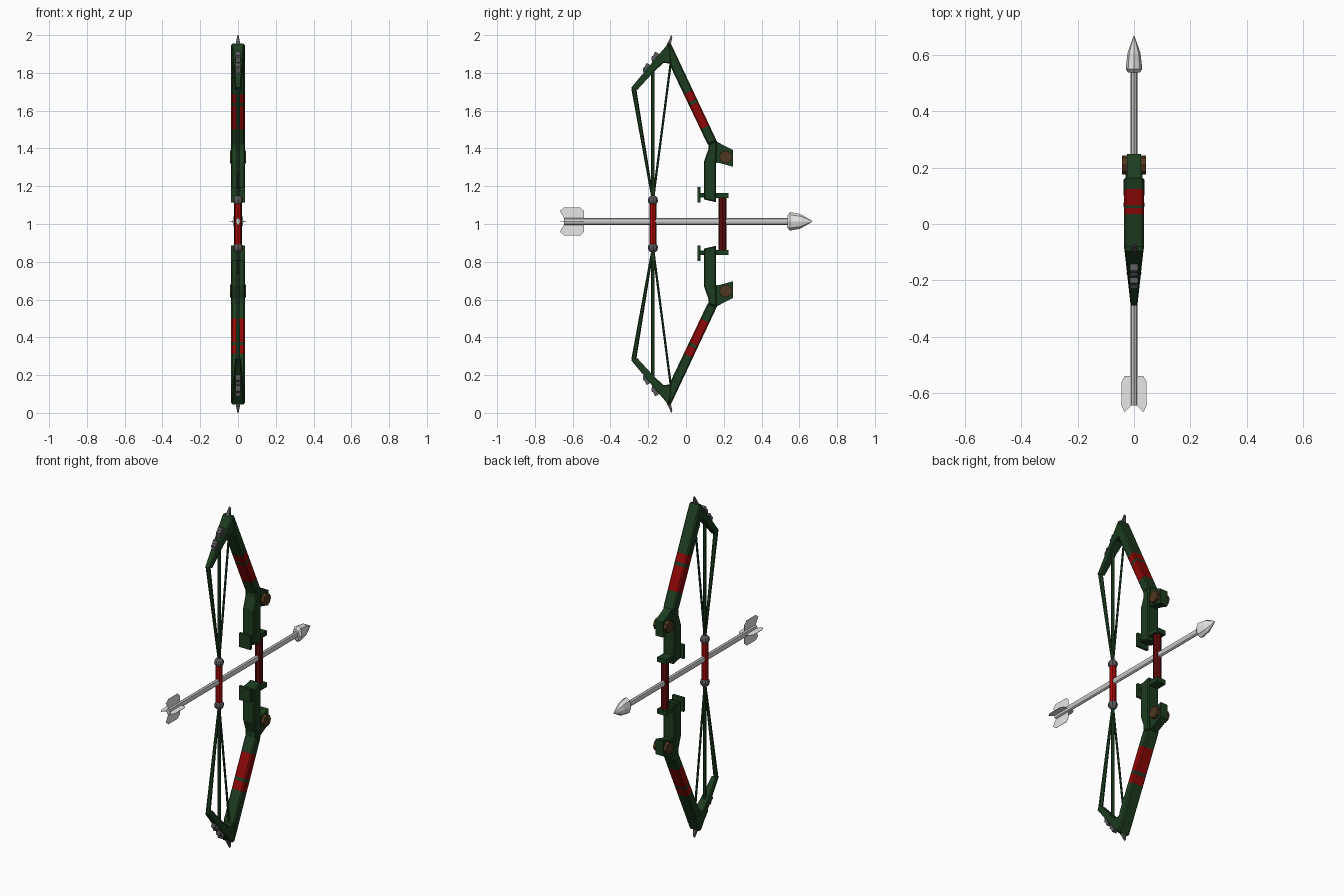
import bpy, bmesh, math
from mathutils import Vector, Matrix

if "Cube" in bpy.data.objects:
    bpy.data.objects.remove(bpy.data.objects["Cube"])


def mat(name, rgb):
    m = bpy.data.materials.new(name)
    m.diffuse_color = (*rgb, 1)
    m.use_nodes = True
    m.node_tree.nodes["Principled BSDF"].inputs["Base Color"].default_value = m.diffuse_color
    return m


GREEN = mat("dark green", (0.012, 0.045, 0.014))
RED = mat("red", (0.27, 0.002, 0.002))
GRIP_RED = mat("bright red", (0.4, 0.003, 0.003))
DARK_RED = mat("dark red", (0.11, 0.003, 0.003))
BROWN = mat("brown", (0.08, 0.04, 0.014))
DARK_GREY = mat("dark grey", (0.1, 0.1, 0.1))
STEEL = mat("steel grey", (0.6, 0.6, 0.6))
LIGHT = mat("light grey", (0.8, 0.8, 0.8))


def finish(bm, name, mats, flip=False):
    """Turn a bmesh into an object; flip mirrors it about z = 1."""
    if flip:
        for v in bm.verts:
            v.co.z = 2 - v.co.z
    bmesh.ops.recalc_face_normals(bm, faces=bm.faces)
    me = bpy.data.meshes.new(name)
    bm.to_mesh(me)
    bm.free()
    for m in mats:
        me.materials.append(m)
    ob = bpy.data.objects.new(name, me)
    bpy.context.collection.objects.link(ob)
    return ob


def slab(pts, hx, bevel=0.0, x0=0.0):
    """Side profile (y, z) extruded to +-hx, with its rim chamfered."""
    bm = bmesh.new()
    f = bm.faces.new([bm.verts.new((x0 - hx, y, z)) for y, z in pts])
    r = bmesh.ops.extrude_face_region(bm, geom=[f])
    for v in r["geom"]:
        if isinstance(v, bmesh.types.BMVert):
            v.co.x = x0 + hx
    if bevel:
        rim = [e for e in bm.edges if abs(e.verts[0].co.x - e.verts[1].co.x) < 1e-5]
        bmesh.ops.bevel(bm, geom=rim, offset=bevel, segments=1, affect='EDGES')
    return bm


def box(y0, y1, z0, z1, hx):
    return slab([(y0, z0), (y1, z0), (y1, z1), (y0, z1)], hx)


def rod(a, b, r1, r2, sides=6, squash=1.0):
    a, b = Vector(a), Vector(b)
    bm = bmesh.new()
    bmesh.ops.create_cone(bm, cap_ends=True, segments=sides, radius1=r1, radius2=r2,
                          depth=(b - a).length)
    rot = (b - a).to_track_quat('Z', 'Y').to_matrix().to_4x4()
    bm.transform(Matrix.Translation((a + b) / 2) @ rot)
    for v in bm.verts:
        v.co.x *= squash
    return bm


# Everything on the bow is made for the upper half and mirrored below
for side, flip in (("upper", False), ("lower", True)):
    def add(bm, name, *mats):
        return finish(bm, side + "_" + name, mats, flip)

    # main limb with red bands cut in across its length
    bm = slab([(-0.095, 1.955), (-0.08, 1.955), (0.164, 1.437), (0.115, 1.42), (-0.085, 1.84)],
              0.036, 0.007)
    axis = Vector((0, 0.245, -0.518)).normalized()
    top = Vector((0, -0.085, 1.9))
    cuts = (0.225, 0.275, 0.293, 0.43)
    for d in cuts:
        bmesh.ops.bisect_plane(bm, geom=bm.verts[:] + bm.edges[:] + bm.faces[:],
                               plane_co=top + axis * d, plane_no=axis)
    for f in bm.faces:
        d = (f.calc_center_median() - top).dot(axis)
        f.material_index = int(cuts[0] < d < cuts[1] or cuts[2] < d < cuts[3])
    add(bm, "limb", GREEN, RED)

    # swept-back tip arm, tapering to its end
    bm = slab([(-0.095, 1.955), (-0.08, 1.92), (-0.08, 1.85), (-0.12, 1.852), (-0.17, 1.806),
               (-0.258, 1.71), (-0.29, 1.722)], 0.034, 0.005)
    for v in bm.verts:
        v.co.x *= 1 - 0.65 * min(1, max(0, (-0.09 - v.co.y) / 0.2))
    add(bm, "tip_arm", GREEN)

    # grey horn, narrowing to a point, and studs on the tip
    bm = slab([(-0.1, 1.93), (-0.085, 1.93), (-0.077, 1.965), (-0.072, 1.99), (-0.078, 2.0),
               (-0.09, 1.975), (-0.1, 1.955)], 0.015)
    for v in bm.verts:
        v.co.x *= 1 - 0.8 * max(0, (v.co.z - 1.94) / 0.06)
    add(bm, "tip_horn", DARK_GREY)
    for i, (y, z) in enumerate(((-0.16, 1.875), (-0.205, 1.815))):
        add(slab([(y - 0.02, z - 0.02), (y + 0.03, z + 0.01), (y + 0.012, z + 0.03),
                  (y - 0.005, z + 0.037), (y - 0.012, z + 0.018), (y - 0.024, z + 0.01)],
                 0.014), "tip_stud_%d" % i, DARK_GREY)

    # riser and its outer bracket
    add(slab([(0.095, 1.13), (0.16, 1.115), (0.16, 1.326), (0.164, 1.437), (0.118, 1.425),
              (0.118, 1.395), (0.095, 1.33)], 0.037, 0.006), "riser", GREEN)
    add(slab([(0.15, 1.32), (0.17, 1.325), (0.249, 1.303), (0.249, 1.392), (0.16, 1.437)],
             0.024), "bracket", GREEN)
    add(rod((-0.043, 0.21, 1.355), (0.043, 0.21, 1.355), 0.034, 0.034, 8),
        "bracket_bolt", BROWN)

    # inner guard plate and handle mount
    add(box(0.06, 0.076, 1.115, 1.195, 0.037), "guard_plate", GREEN)
    add(box(0.07, 0.1, 1.14, 1.165, 0.02), "guard_stem", GREEN)
    add(box(0.14, 0.225, 1.138, 1.165, 0.03), "handle_mount", GREEN)

    # three strings meeting at a grey bead
    knot = (0, -0.175, 1.125)
    add(rod(knot, (0, -0.277, 1.72), 0.006, 0.013), "rear_string", GREEN)
    add(rod(knot, (0, -0.175, 1.83), 0.009, 0.009), "middle_string", GREEN)
    add(rod(knot, (0, -0.08, 1.86), 0.006, 0.006), "front_string", GREEN)
    bm = bmesh.new()
    bmesh.ops.create_uvsphere(bm, u_segments=8, v_segments=6, radius=0.027)
    bm.transform(Matrix.Translation(knot))
    add(bm, "string_bead", DARK_GREY)

# handle and the red string grip
finish(rod((0, 0.193, 0.855), (0, 0.193, 1.145), 0.022, 0.022, 8), "handle", [DARK_RED])
finish(rod((0, -0.175, 0.88), (0, -0.175, 1.12), 0.019, 0.019, 8), "string_grip", [GRIP_RED])

# arrow: shaft, head and four crossed vanes, all narrower in x
AZ = 1.014
finish(rod((0, -0.645, AZ), (0, 0.55, AZ), 0.019, 0.019, 8, 0.62), "arrow_shaft", [STEEL])
rings = ((0.537, 0.034), (0.55, 0.049), (0.605, 0.039), (0.668, 0.003))
bm = bmesh.new()
loops = [[bm.verts.new((0.6 * r * math.cos(k * math.pi / 4), y, AZ + r * math.sin(k * math.pi / 4)))
          for k in range(8)] for y, r in rings]
for a, b in zip(loops, loops[1:]):
    for k in range(8):
        bm.faces.new((a[k], a[(k + 1) % 8], b[(k + 1) % 8], b[k]))
bm.faces.new(loops[0])
bm.faces.new(loops[-1])
finish(bm, "arrow_head", [LIGHT])

vane = [(-0.64, 0.01), (-0.668, 0.055), (-0.645, 0.074), (-0.56, 0.074), (-0.54, 0.055),
        (-0.54, 0.01)]
for k in range(4):
    bm = slab(vane, 0.0012)
    bm.transform(Matrix.Rotation(k * math.pi / 2, 4, 'Y'))
    for v in bm.verts:
        v.co.x *= 0.6
        v.co.z += AZ
    finish(bm, "arrow_vane_%d" % k, [LIGHT])
